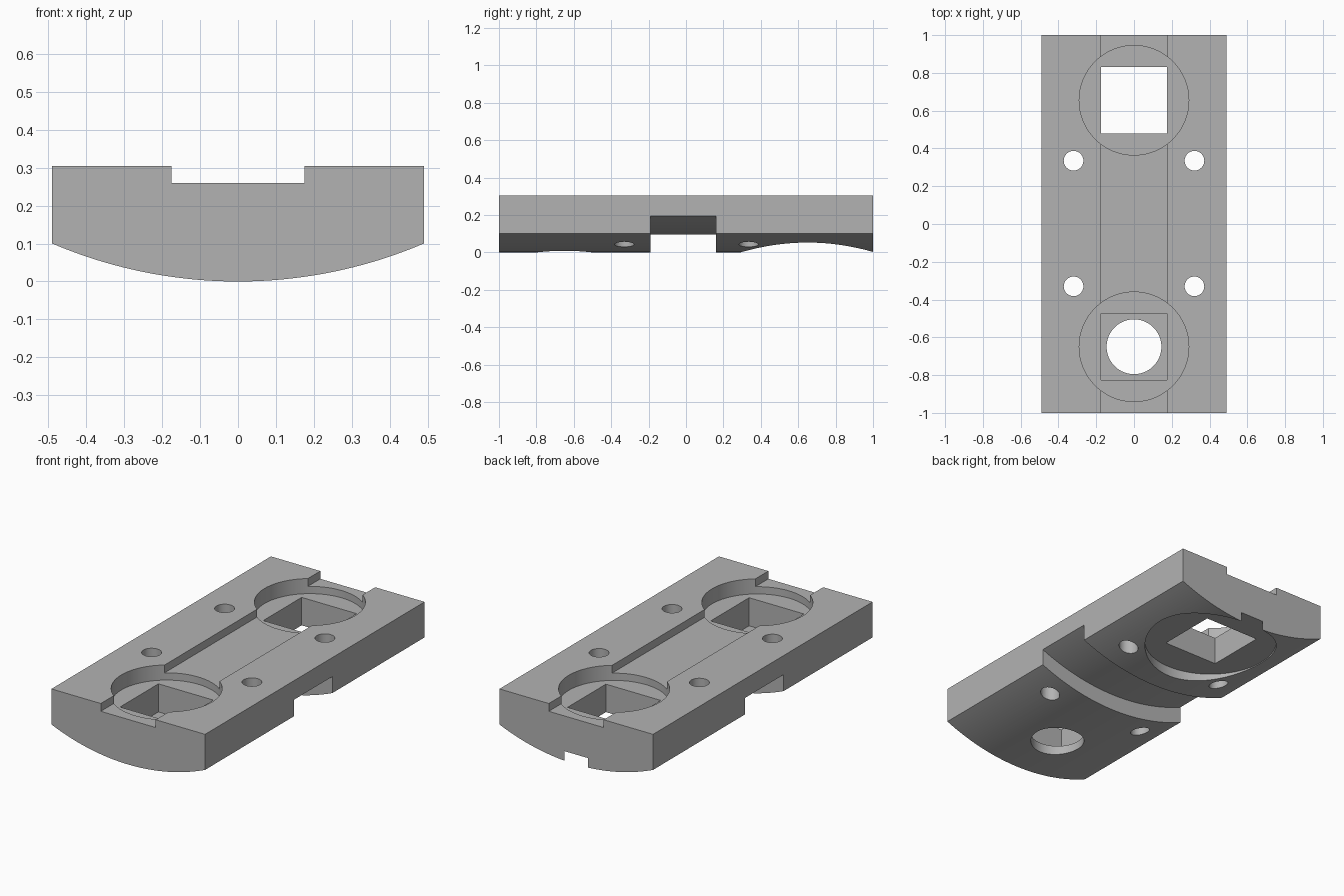
import bpy, bmesh, math

default_cube = bpy.data.objects.get("Cube")
if default_cube:
    bpy.data.objects.remove(default_cube, do_unlink=True)

HALF_W, TOP, RADIUS = 0.49, 0.305, 1.25
CHANNEL_HALF, CHANNEL_Z = 0.175, 0.26
POCKET_Z, FLOOR_Z = 0.218, 0.056

grey = bpy.data.materials.new("plain grey")
grey.use_nodes = True
colour = (0.45, 0.45, 0.45, 1)
grey.diffuse_color = colour
grey.node_tree.nodes["Principled BSDF"].inputs["Base Color"].default_value = colour


def add_object(name, bm):
    bmesh.ops.recalc_face_normals(bm, faces=bm.faces[:])
    mesh = bpy.data.meshes.new(name)
    bm.to_mesh(mesh)
    bm.free()
    mesh.materials.append(grey)
    obj = bpy.data.objects.new(name, mesh)
    bpy.context.collection.objects.link(obj)
    return obj


def arc(half, lift=0, steps=48):
    """Curved underside from -half to +half in x."""
    xs = [half * (2 * i / steps - 1) for i in range(steps + 1)]
    return [(x, RADIUS - math.sqrt(RADIUS**2 - x * x) + lift) for x in xs]


def extrude_profile(name, points, y0, y1):
    bm = bmesh.new()
    face = bm.faces.new([bm.verts.new((x, y0, z)) for x, z in points])
    moved = bmesh.ops.extrude_face_region(bm, geom=[face])["geom"]
    verts = [g for g in moved if isinstance(g, bmesh.types.BMVert)]
    bmesh.ops.translate(bm, verts=verts, vec=(0, y1 - y0, 0))
    return add_object(name, bm)


def cylinder(name, x, y, radius, z0, z1, sides=96):
    bm = bmesh.new()
    bmesh.ops.create_cone(bm, cap_ends=True, segments=sides, radius1=radius,
                          radius2=radius, depth=z1 - z0)
    bmesh.ops.translate(bm, verts=bm.verts[:], vec=(x, y, (z0 + z1) / 2))
    return add_object(name, bm)


def box(name, half, y0, y1, z0, z1):
    return extrude_profile(name, [(-half, z0), (half, z0), (half, z1), (-half, z1)], y0, y1)


# Plate with curved underside and a shallow channel along the top
outline = arc(HALF_W) + [(HALF_W, TOP), (CHANNEL_HALF, TOP), (CHANNEL_HALF, CHANNEL_Z),
                         (-CHANNEL_HALF, CHANNEL_Z), (-CHANNEL_HALF, TOP), (-HALF_W, TOP)]
plate = extrude_profile("mounting_plate", outline, -1, 1)

# Cross slot following the curve of the underside
slot = extrude_profile("cross_slot_cutter", arc(0.51, 0.095) + [(0.51, -0.1), (-0.51, -0.1)],
                       -0.19, 0.16)
cutters = [slot]

# Round pockets with square wells below them
for label, y in (("front", -0.65), ("back", 0.655)):
    cutters.append(cylinder(label + "_pocket_cutter", 0, y, 0.29, POCKET_Z, 0.4))
    cutters.append(box(label + "_well_cutter", CHANNEL_HALF, y - 0.175, y + 0.175, FLOOR_Z, 0.35))

# Round opening at the front, round recess under the back
cutters.append(cylinder("front_opening_cutter", 0, -0.65, 0.145, -0.1, 0.2))
cutters.append(cylinder("back_recess_cutter", 0, 0.65, 0.358, -0.1, FLOOR_Z + 0.001))

# Four screw holes
for x in (-0.32, 0.32):
    for y in (-0.33, 0.335):
        cutters.append(cylinder("screw_hole_cutter", x, y, 0.052, -0.1, 0.45, 48))

# Cut everything out, then discard the cutters
bpy.context.view_layer.objects.active = plate
plate.select_set(True)
for cutter in cutters:
    cutter.hide_render = True
    cut = plate.modifiers.new("cut", "BOOLEAN")
    cut.operation, cut.solver, cut.object = "DIFFERENCE", "EXACT", cutter
    bpy.ops.object.modifier_apply(modifier=cut.name)
    bpy.data.objects.remove(cutter, do_unlink=True)

bpy.ops.object.shade_smooth_by_angle(angle=math.radians(30))
